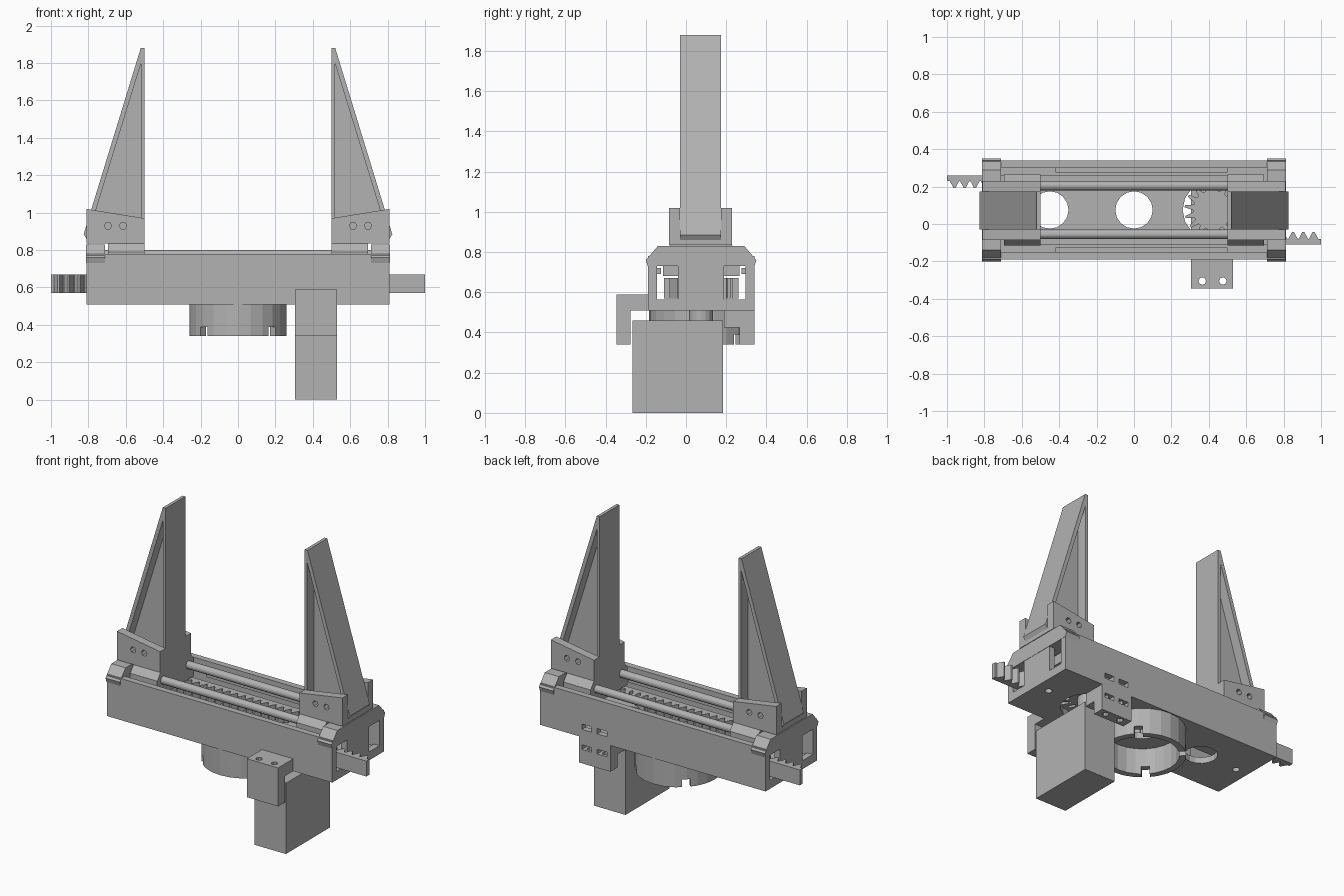
import bpy, bmesh
from math import cos, sin, pi
from mathutils import Matrix

if "Cube" in bpy.data.objects:
    bpy.data.objects.remove(bpy.data.objects["Cube"], do_unlink=True)

grey = bpy.data.materials.new("plain grey")
grey.use_nodes = True
grey.diffuse_color = (0.45, 0.45, 0.45, 1)
grey.node_tree.nodes["Principled BSDF"].inputs["Base Color"].default_value = grey.diffuse_color

MID = 0.075  # centre line of the body in y


def prism(name, pts, axis, a, b):
    """Extrude a 2D outline along an axis from a to b."""
    place = {"x": lambda u, v: (a, u, v), "y": lambda u, v: (u, a, v), "z": lambda u, v: (u, v, a)}[axis]
    bm = bmesh.new()
    face = bm.faces.new([bm.verts.new(place(u, v)) for u, v in pts])
    ext = bmesh.ops.extrude_face_region(bm, geom=[face])
    move = [(b - a) if c == axis else 0 for c in "xyz"]
    bmesh.ops.translate(bm, vec=move, verts=[g for g in ext["geom"] if isinstance(g, bmesh.types.BMVert)])
    bmesh.ops.recalc_face_normals(bm, faces=bm.faces)
    mesh = bpy.data.meshes.new(name)
    bm.to_mesh(mesh)
    bm.free()
    mesh.materials.append(grey)
    obj = bpy.data.objects.new(name, mesh)
    bpy.context.scene.collection.objects.link(obj)
    return obj


def box(name, x0, x1, y0, y1, z0, z1):
    return prism(name, [(x0, y0), (x1, y0), (x1, y1), (x0, y1)], "z", z0, z1)


def disc(name, u, v, r, axis, a, b, sides=16):
    pts = [(u + r * cos(2 * pi * i / sides), v + r * sin(2 * pi * i / sides)) for i in range(sides)]
    return prism(name, pts, axis, a, b)


def cut(obj, *cutters):
    """Subtract each cutter from the object and discard it."""
    for c in cutters:
        mod = obj.modifiers.new("cut", "BOOLEAN")
        mod.operation, mod.solver, mod.object = "DIFFERENCE", "EXACT", c
        bpy.context.view_layer.update()
        deps = bpy.context.evaluated_depsgraph_get()
        mesh = bpy.data.meshes.new_from_object(obj.evaluated_get(deps))
        obj.modifiers.clear()
        obj.data = mesh
        bpy.data.objects.remove(c, do_unlink=True)


# Open tray with rack windows, floor holes and back slits
tray = box("body_tray", -0.81, 0.81, -0.19, 0.34, 0.51, 0.78)
cut(tray, box("cavity", -0.77, 0.77, -0.15, 0.30, 0.55, 0.9))
for y0, y1 in ((-0.145, -0.04), (0.19, 0.295)):
    cut(tray, box("rack_window", -0.9, 0.9, y0, y1, 0.565, 0.74))
for x, r in ((0, 0.1), (-0.45, 0.1), (0.42, 0.16), (-0.72, 0.022), (0.72, 0.022)):
    cut(tray, disc("floor_hole", x, MID, r, "z", 0.4, 0.6))
for x in (0.365, 0.475):
    cut(tray, box("back_slit", x - 0.035, x + 0.035, 0.27, 0.4, 0.56, 0.595))

# Inner ledge along each long wall
for y0, y1 in ((-0.16, -0.125), (0.275, 0.31)):
    box("wall_ledge", -0.42, 0.5, y0, y1, 0.69, 0.72)

# Mounting ring with notched lower rim
ring = disc("mounting_ring", 0, MID, 0.26, "z", 0.34, 0.515, 24)
cut(ring, disc("ring_bore", 0, MID, 0.22, "z", 0.3, 0.6, 24))
for angle in (pi / 4, -pi / 4):
    bar = box("notch_bar", -0.4, 0.4, -0.025, 0.025, 0.3, 0.39)
    bar.data.transform(Matrix.Translation((0, MID, 0)) @ Matrix.Rotation(angle, 4, "Z"))
    cut(ring, bar)

# Servo motor and its pinion
box("servo_body", 0.305, 0.53, -0.265, 0.185, 0, 0.46)
disc("servo_shaft", 0.42, MID, 0.06, "z", 0.45, 0.67)
teeth = 16
outline = []
for i in range(teeth):
    for step, r in ((0, 0.105), (0.3, 0.105), (0.55, 0.15), (0.75, 0.15)):
        t = 2 * pi * (i + step) / teeth
        outline.append((0.42 + r * cos(t), MID + r * sin(t)))
prism("pinion", outline, "z", 0.57, 0.67)

# Servo brackets, front hook and back foot
front = prism("front_servo_bracket", [(-0.345, 0.34), (-0.275, 0.34), (-0.275, 0.51), (-0.18, 0.51),
                                      (-0.18, 0.59), (-0.345, 0.59)], "x", 0.305, 0.53)
back = prism("back_servo_bracket", [(0.19, 0.52), (0.19, 0.425), (0.265, 0.425), (0.265, 0.34),
                                    (0.34, 0.34), (0.34, 0.52)], "x", 0.305, 0.53)
for x in (0.365, 0.475):
    cut(front, disc("screw_hole", x, -0.305, 0.02, "z", 0.3, 0.7, 8))
    cut(back, disc("screw_hole", x, 0.305, 0.02, "z", 0.3, 0.48, 8))
    cut(back, box("nut_slot", x - 0.035, x + 0.035, 0.28, 0.4, 0.43, 0.46))


def rack(name, sx):
    """Toothed bar leaving the tray on side sx, teeth facing the pinion."""
    pitch, count = 0.055, 26
    pts = [(1, -0.11), (1, -0.08)]
    for i in range(count):
        x = 0.985 - i * pitch
        pts += [(x, -0.08), (x - 0.02, -0.042), (x - 0.03, -0.042), (x - 0.05, -0.08)]
    pts += [(-0.5, -0.08), (-0.5, -0.11)]
    pts = [(sx * x, MID + sx * (y - MID)) for x, y in pts]
    return prism(name, pts, "z", 0.57, 0.67)


rack("left_rack", 1)
rack("right_rack", -1)

# Guide rods
for y in (-0.055, 0.205):
    disc("guide_rod", y, 0.775, 0.025, "x", -0.75, 0.75)

for side, s in (("left", 1), ("right", -1)):
    def sym(pts):
        return [(s * u, v) for u, v in pts]

    # Chamfered end cap holding the rods
    prism(side + "_end_cap", [(-0.19, 0.73), (-0.2, 0.76), (-0.14, 0.83), (0.29, 0.83), (0.35, 0.76),
                              (0.34, 0.73)], "x", s * 0.71, s * 0.812)

    # Slider riding on the rods
    prism(side + "_slider", [(-0.115, 0.68), (-0.115, 0.79), (-0.075, 0.84), (0.225, 0.84),
                             (0.265, 0.79), (0.265, 0.68)], "x", s * 0.5, s * 0.695)

    # Finger holder: floor plate and two drilled cheeks
    prism(side + "_holder_floor", sym([(0.5, 0.835), (0.81, 0.835), (0.81, 0.885), (0.5, 0.885)]),
          "y", -0.085, 0.23)
    for y0, y1 in ((-0.085, -0.03), (0.175, 0.23)):
        cheek = prism(side + "_holder_cheek", sym([(0.5, 0.84), (0.81, 0.84), (0.81, 1.02), (0.5, 0.97)]),
                      "y", y0, y1)
        for x in (0.615, 0.695):
            cut(cheek, disc("cheek_hole", s * x, 0.93, 0.02, "y", y0 - 0.05, y1 + 0.05, 6))

    # Tapered gripping finger, recessed on both sides
    finger = prism(side + "_finger", sym([(0.5, 0.86), (0.81, 0.86), (0.825, 0.885), (0.52, 1.88), (0.5, 1.88)]),
                   "y", -0.03, 0.173)
    for y0, y1 in ((-0.1, 0.04), (0.105, 0.25)):
        cut(finger, prism("recess", sym([(0.518, 0.9), (0.795, 0.9), (0.518, 1.8)]), "y", y0, y1))
